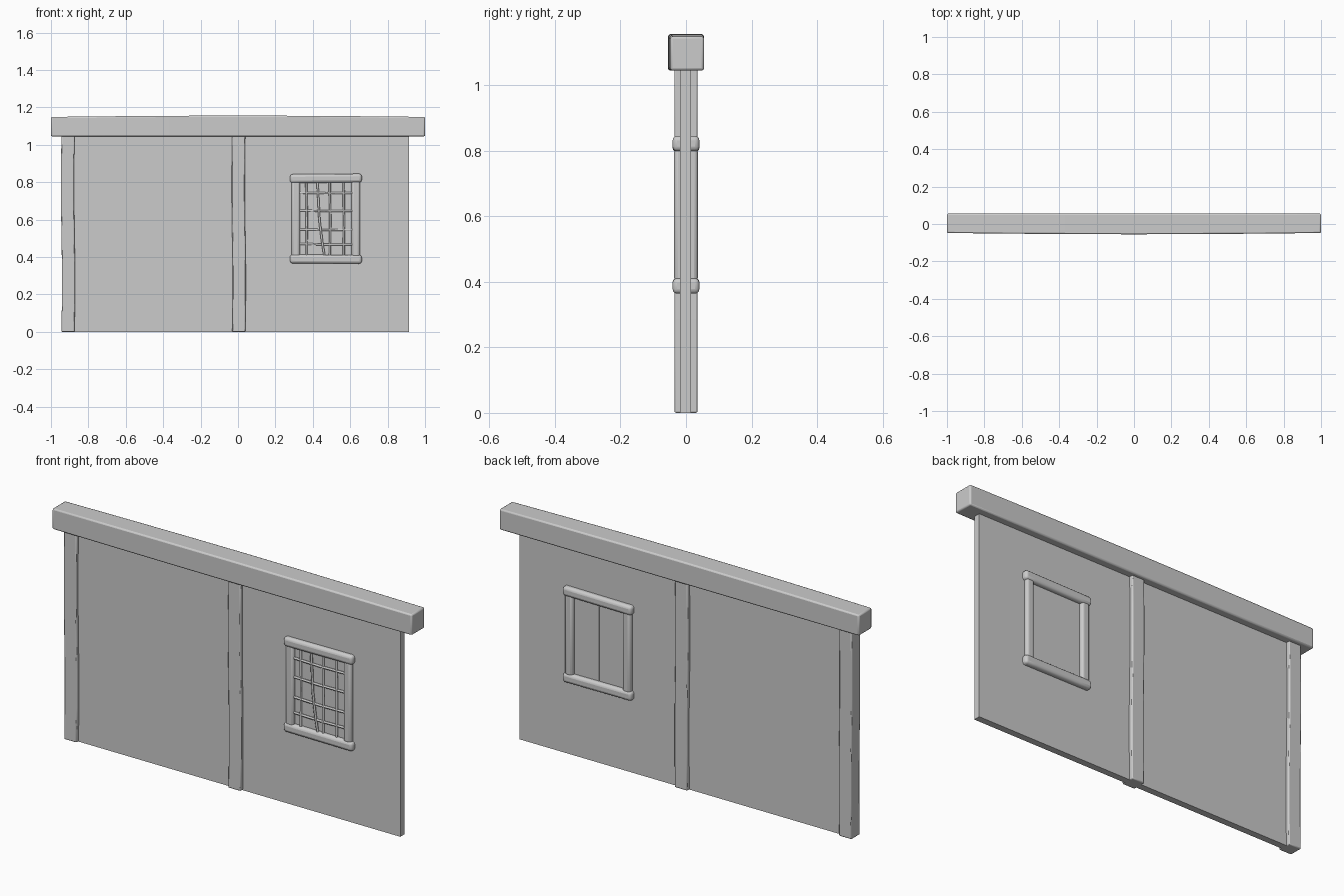
import bpy, bmesh, math
from mathutils import Vector

if "Cube" in bpy.data.objects:
    bpy.data.objects.remove(bpy.data.objects["Cube"])


def finish(bm, name, bevel=0.0, segments=2):
    me = bpy.data.meshes.new(name)
    bm.to_mesh(me)
    bm.free()
    ob = bpy.data.objects.new(name, me)
    bpy.context.collection.objects.link(ob)
    if bevel:
        mod = ob.modifiers.new("soft_edges", 'BEVEL')
        mod.width, mod.segments, mod.limit_method = bevel, segments, 'ANGLE'
    bpy.ops.object.select_all(action='DESELECT')
    ob.select_set(True)
    bpy.context.view_layer.objects.active = ob
    bpy.ops.object.shade_smooth_by_angle(angle=math.radians(35))
    return ob


def box(name, x, y, z, bevel=0.0, segments=2, axis=None, bend=None):
    """Box from min/max pairs; optionally sliced along an axis and bent."""
    bm = bmesh.new()
    bmesh.ops.create_cube(bm, size=1)
    for v in bm.verts:
        v.co = Vector([(r[0] + r[1]) / 2 + c * (r[1] - r[0]) for r, c in zip((x, y, z), v.co)])
    if axis is not None:
        edges = [e for e in bm.edges
                 if abs(e.verts[0].co[axis] - e.verts[1].co[axis]) > 1e-5]
        bmesh.ops.subdivide_edges(bm, edges=edges, cuts=5, use_grid_fill=True)
        for v in bm.verts:
            v.co += Vector(bend(v.co))
    return finish(bm, name, bevel, segments)


# Wall panel
box("wall_panel", (-0.92, 0.915), (-0.018, 0.016), (0, 1.06))


# Hand-hewn top beam, slightly crowned in the middle
def crown(p):
    k = math.cos(p.x * math.pi / 2)
    return (0, -0.007 * k if p.y < 0 else 0, 0.007 * k if p.z > 1.1 else 0)


box("top_beam", (-1, 1), (-0.048, 0.055), (1.045, 1.149), 0.007, 2, 0, crown)


# Upright posts with a slight waver
def waver(p):
    return (0.003 * math.sin(p.z * 6), 0, 0)


for name, x0 in (("left_post", -0.944), ("middle_post", -0.031)):
    box(name, (x0, x0 + 0.07), (-0.035, 0.035), (0, 1.06), 0.005, 2, 2, waver)

# Window frame: jambs and rounded rails
for name, x0 in (("left_jamb", 0.287), ("right_jamb", 0.608)):
    box("window_" + name, (x0, x0 + 0.044), (-0.036, 0.036), (0.40, 0.81), 0.012, 3)
for name, z0, tilt in (("sill", 0.365, -0.006), ("lintel", 0.797, 0.008)):
    box("window_" + name, (0.278, 0.662), (-0.041, 0.041), (z0, z0 + 0.047), 0.014, 3,
        0, lambda p, t=tilt: (0, 0, t * (p.x - 0.47)))

# Closed shutters behind the bars, seam in the middle
for name, x0, x1 in (("left", 0.32, 0.468), ("right", 0.471, 0.62)):
    box("shutter_" + name, (x0, x1), (-0.019, 0.018), (0.40, 0.81))


# Window bars
def rod(name, points, radius):
    cu = bpy.data.curves.new(name, 'CURVE')
    cu.dimensions = '3D'
    cu.bevel_depth, cu.bevel_resolution, cu.use_fill_caps = radius, 1, True
    sp = cu.splines.new('POLY')
    sp.points.add(len(points) - 1)
    for p, co in zip(sp.points, points):
        p.co = (*co, 1)
    bpy.context.collection.objects.link(bpy.data.objects.new(name, cu))


for i, x in enumerate((0.366, 0.491, 0.565)):
    rod(f"upright_bar_{i}", [(x, -0.024, 0.40), (x + 0.002, -0.025, 0.6), (x - 0.001, -0.024, 0.81)], 0.006)
rod("bent_bar", [(0.463, -0.026, 0.40), (0.45, -0.027, 0.48), (0.435, -0.027, 0.6),
                 (0.431, -0.026, 0.68), (0.424, -0.025, 0.81)], 0.006)
for i, z in enumerate((0.468, 0.546, 0.647, 0.742)):
    rod(f"cross_bar_{i}", [(0.32, -0.023, z + 0.002), (0.47, -0.025, z - 0.001), (0.62, -0.023, z)], 0.006)
